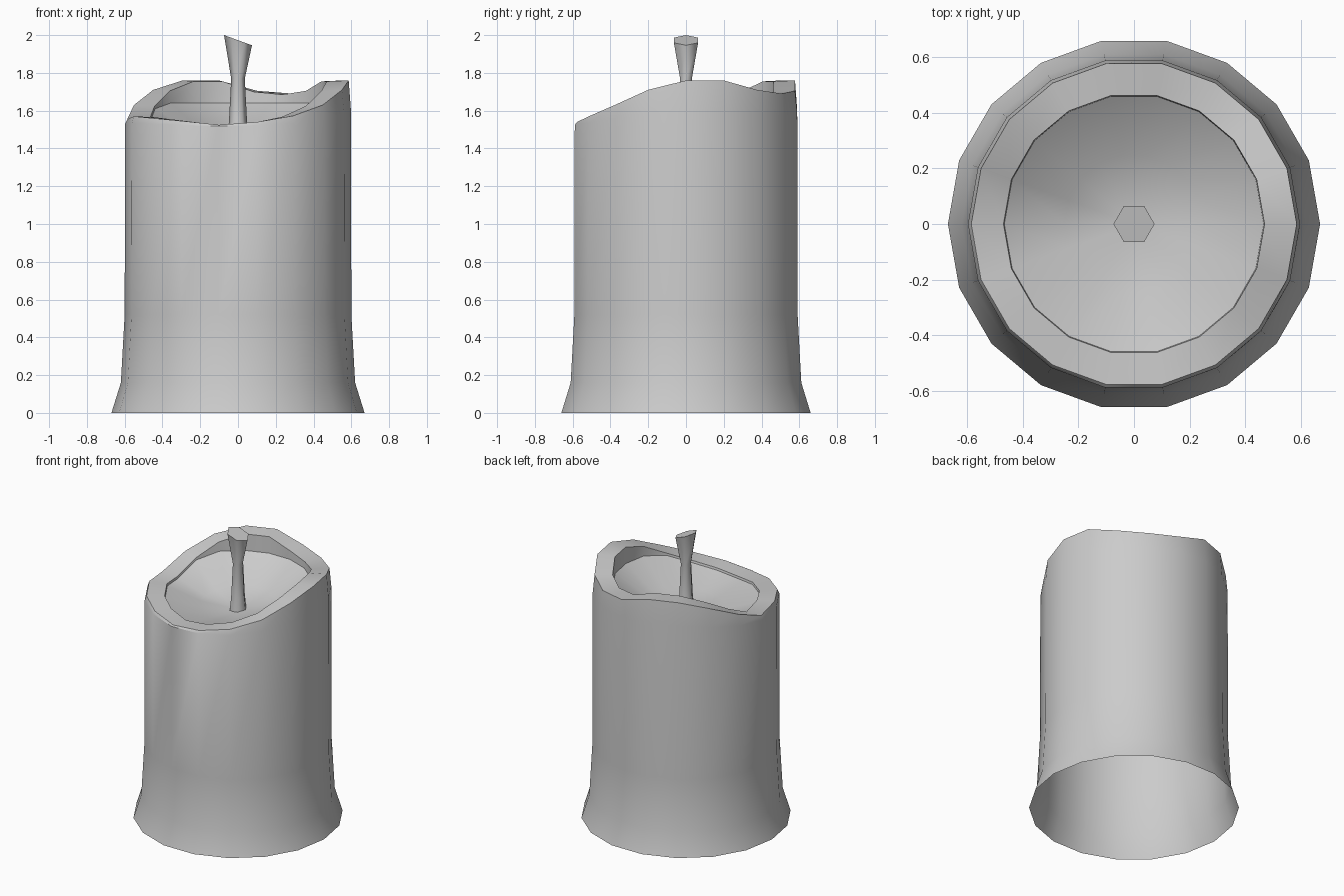
import bpy, bmesh
from math import cos, sin, radians, pi

if "Cube" in bpy.data.objects:
    bpy.data.objects.remove(bpy.data.objects["Cube"])

# Melted rim height every 20 degrees, starting at +x
RIM = [1.76, 1.76, 1.71, 1.69, 1.705, 1.76, 1.76, 1.71, 1.63,
       1.555, 1.57, 1.56, 1.545, 1.525, 1.54, 1.573, 1.63, 1.71]
N = len(RIM)


def ring(bm, r, heights):
    n = len(heights)
    return [bm.verts.new((r * cos(2 * pi * i / n), r * sin(2 * pi * i / n), z))
            for i, z in enumerate(heights)]


def loft(bm, rings):
    for a, b in zip(rings, rings[1:]):
        n = len(a)
        for i in range(n):
            j = (i + 1) % n
            bm.faces.new((a[i], a[j], b[j], b[i]))


def finish(bm, name, angle):
    me = bpy.data.meshes.new(name)
    bm.to_mesh(me)
    bm.free()
    ob = bpy.data.objects.new(name, me)
    bpy.context.collection.objects.link(ob)
    bpy.ops.object.select_all(action='DESELECT')
    ob.select_set(True)
    bpy.context.view_layer.objects.active = ob
    bpy.ops.object.shade_smooth_by_angle(angle=radians(angle))
    return ob


# Wax body: flared open base, wall, uneven rim, inner wall and sunken pool
bm = bmesh.new()
pool = [min(1.64, z - 0.02) for z in RIM]
rings = [
    ring(bm, 0.67, [0] * N),
    ring(bm, 0.62, [0.16] * N),
    ring(bm, 0.60, [0.52] * N),
    ring(bm, 0.598, [1.52 + 0.35 * (z - 1.53) for z in RIM]),
    ring(bm, 0.586, RIM),
    ring(bm, 0.47, [z - 0.005 for z in RIM]),
    ring(bm, 0.467, pool),
    ring(bm, 0.25, [1.46 + 0.25 * (z - 1.5) for z in pool]),
]
loft(bm, rings)
mid = bm.verts.new((0, 0, 1.44))
for i in range(N):
    bm.faces.new((rings[-1][i], rings[-1][(i + 1) % N], mid))
finish(bm, "candle_wax", 40)

# Wick: six-sided, pinched in the middle, with a slanted flared tip
bm = bmesh.new()
wick = [ring(bm, r, [z] * 6) for r, z in
        ((0.06, 1.43), (0.048, 1.54), (0.036, 1.77))]
wick.append(ring(bm, 0.074, [1.973 - 0.027 * cos(i * pi / 3) for i in range(6)]))
loft(bm, wick)
bm.faces.new(wick[-1])
finish(bm, "wick", 65)
